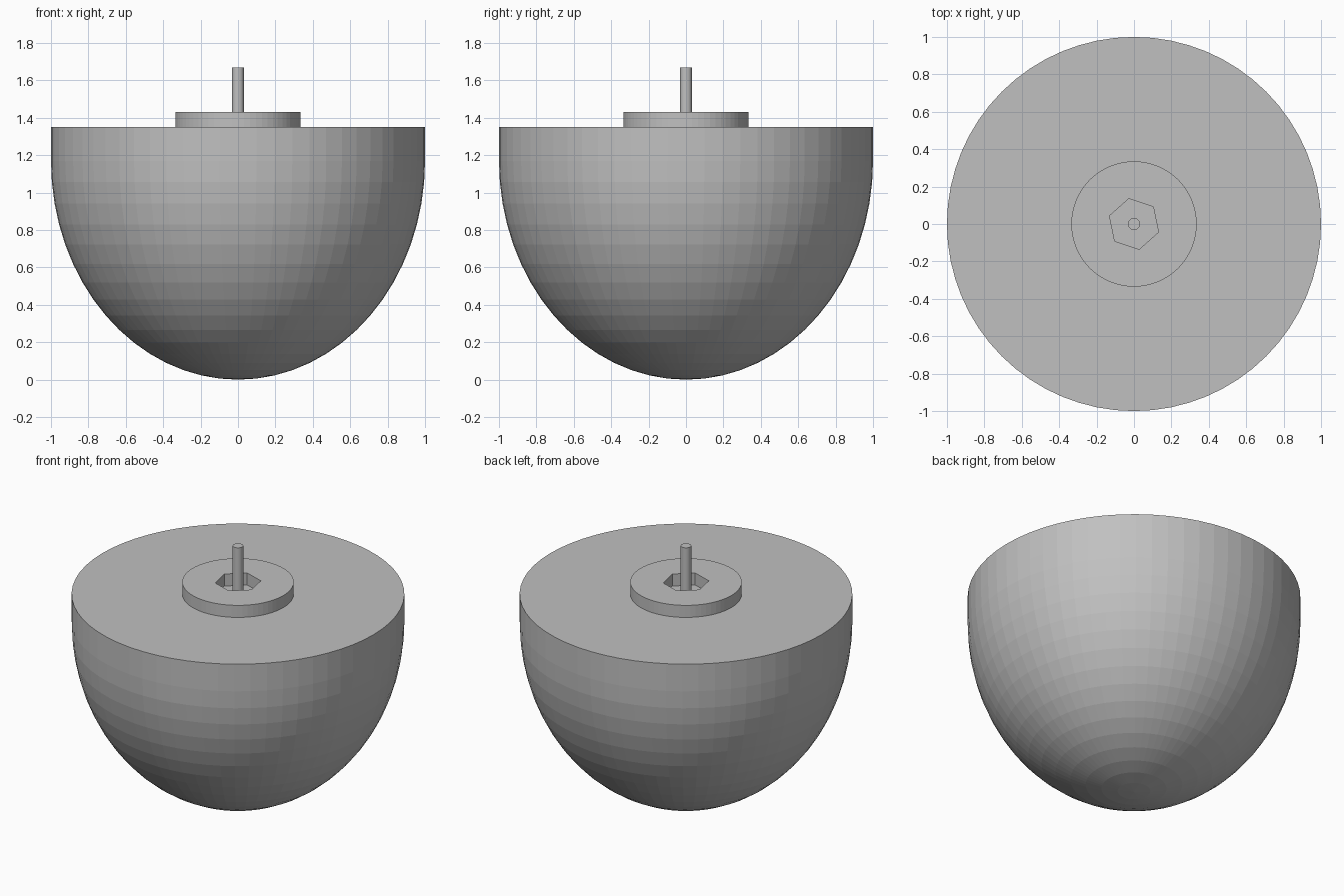
import bpy, bmesh, math

if "Cube" in bpy.data.objects:
    bpy.data.objects.remove(bpy.data.objects["Cube"])

SEG = 64
grey = bpy.data.materials.new("plain grey")
grey.diffuse_color = (0.53, 0.53, 0.53, 1)
grey.use_nodes = True
grey.node_tree.nodes["Principled BSDF"].inputs["Base Color"].default_value = grey.diffuse_color


def finish(bm, name):
    bmesh.ops.recalc_face_normals(bm, faces=bm.faces)
    mesh = bpy.data.meshes.new(name)
    bm.to_mesh(mesh)
    bm.free()
    mesh.materials.append(grey)
    obj = bpy.data.objects.new(name, mesh)
    bpy.context.collection.objects.link(obj)
    return obj


def ring(bm, radius, z, sides, phase=0.0):
    return [bm.verts.new((radius * math.cos(phase + math.tau * i / sides),
                          radius * math.sin(phase + math.tau * i / sides), z))
            for i in range(sides)]


def wall(bm, a, b):
    n = len(a)
    for i in range(n):
        j = (i + 1) % n
        bm.faces.new((a[i], a[j], b[j], b[i]))


def loop_edges(bm, verts):
    return [bm.edges.get((v, verts[i - 1])) for i, v in enumerate(verts)]


# Bowl: short straight rim over a half ellipsoid
bm = bmesh.new()
BELLY = 1.17
prev = ring(bm, 1.0, 1.35, SEG)
bm.faces.new(prev)
for k in range(16):
    a = k * math.pi / 32
    cur = ring(bm, math.cos(a), BELLY * (1 - math.sin(a)), SEG)
    wall(bm, prev, cur)
    prev = cur
tip = bm.verts.new((0, 0, 0))
for i in range(SEG):
    bm.faces.new((prev[i], prev[(i + 1) % SEG], tip))
finish(bm, "bowl")

# Collar: low disc with a turned hexagonal socket through it
bm = bmesh.new()
loops = []
for z in (1.35, 1.43):
    loops.append((ring(bm, 0.335, z, SEG),
                  ring(bm, 0.138, z, 6, math.radians(41.5))))
for part in (0, 1):
    wall(bm, loops[0][part], loops[1][part])
outer, inner = loops[1]
bmesh.ops.triangle_fill(bm, use_beauty=True, normal=(0, 0, 1),
                        edges=loop_edges(bm, outer) + loop_edges(bm, inner))
finish(bm, "collar")

# Pin: thin rod standing in the socket
bm = bmesh.new()
low, high = ring(bm, 0.032, 1.35, 32), ring(bm, 0.032, 1.67, 32)
wall(bm, low, high)
bm.faces.new(high)
finish(bm, "pin")
